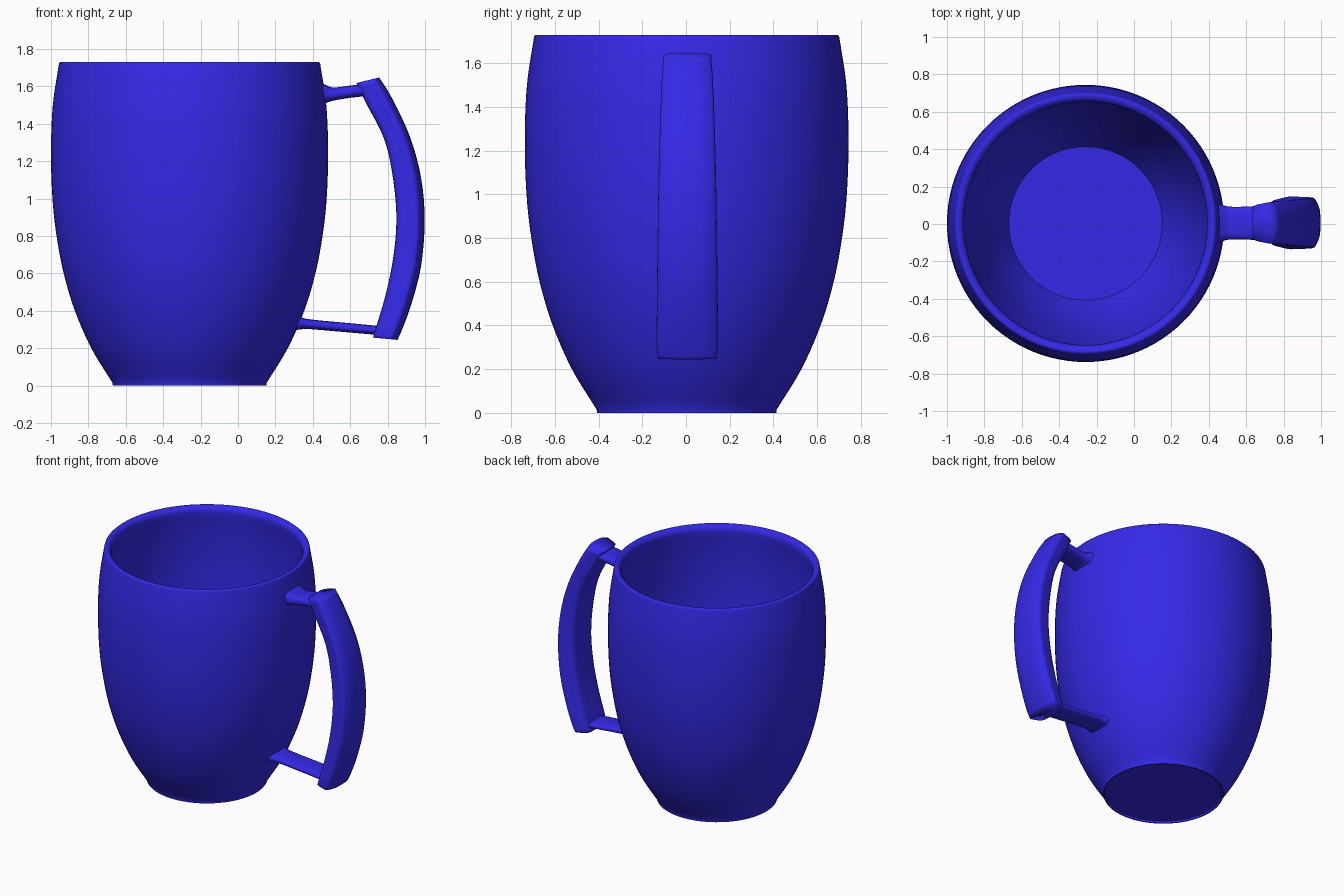
import bpy, math
from mathutils import Vector

if "Cube" in bpy.data.objects:
    bpy.data.objects.remove(bpy.data.objects["Cube"])

AXIS_X, AXIS_Y = -0.259, 0.003

blue = bpy.data.materials.new("blue_glaze")
blue.diffuse_color = (0.035, 0.022, 0.8, 1)
blue.use_nodes = True
blue.node_tree.nodes["Principled BSDF"].inputs["Base Color"].default_value = blue.diffuse_color


def smooth_path(pts, steps):
    """Catmull-Rom curve through tuples of any length."""
    p = [Vector(q) for q in pts]
    p = [2 * p[0] - p[1]] + p + [2 * p[-1] - p[-2]]
    out = []
    for i in range(1, len(p) - 2):
        a, b, c, d = p[i - 1:i + 3]
        for k in range(steps):
            t = k / steps
            out.append(0.5 * (2 * b + (c - a) * t + (2 * a - 5 * b + 4 * c - d) * t ** 2
                              + (3 * b - a - 3 * c + d) * t ** 3))
    return out + [p[-2]]


def skin(name, rings, angle=40):
    """Joins equal rings of points into a closed tube with capped ends."""
    n = len(rings[0])
    verts = [v for r in rings for v in r]
    faces = [(i * n + j, i * n + (j + 1) % n, (i + 1) * n + (j + 1) % n, (i + 1) * n + j)
             for i in range(len(rings) - 1) for j in range(n)]
    faces += [tuple(reversed(range(n))), tuple(range(len(verts) - n, len(verts)))]
    me = bpy.data.meshes.new(name)
    me.from_pydata(verts, [], faces)
    me.materials.append(blue)
    ob = bpy.data.objects.new(name, me)
    bpy.context.collection.objects.link(ob)
    bpy.ops.object.select_all(action='DESELECT')
    ob.select_set(True)
    bpy.context.view_layer.objects.active = ob
    bpy.ops.object.mode_set(mode='EDIT')
    bpy.ops.mesh.select_all(action='SELECT')
    bpy.ops.mesh.normals_make_consistent(inside=False)
    bpy.ops.object.mode_set(mode='OBJECT')
    bpy.ops.object.shade_smooth_by_angle(angle=math.radians(angle))
    return ob


# Cup: foot, outer wall, rounded rim, inner wall, floor
foot = [(0.395, 0.012), (0.402, 0.0), (0.41, 0.0)]
outer = smooth_path([(0.412, 0.015), (0.525, 0.2), (0.613, 0.4), (0.673, 0.6), (0.711, 0.8),
                     (0.733, 1.0), (0.741, 1.25), (0.731, 1.5), (0.699, 1.718)], 5)
rim = [(0.697, 1.725), (0.692, 1.7295), (0.684, 1.73), (0.672, 1.727), (0.66, 1.718), (0.652, 1.705)]
inner = smooth_path([(0.65, 1.69), (0.67, 1.5), (0.678, 1.25), (0.668, 1.0), (0.645, 0.8),
                     (0.605, 0.6), (0.545, 0.37), (0.48, 0.2), (0.41, 0.06)], 5)
profile = foot + [tuple(p) for p in outer] + rim + [tuple(p) for p in inner]
SEG = 96
skin("cup", [[(AXIS_X + r * math.cos(2 * math.pi * k / SEG), AXIS_Y + r * math.sin(2 * math.pi * k / SEG), z)
              for k in range(SEG)] for r, z in profile], 48)

# Grip: (inner x, inner z, outer x, outer z, half width) along its height
stations = [(0.632, 1.618, 0.755, 1.648, 0.108), (0.685, 1.51, 0.822, 1.54, 0.116),
            (0.783, 1.315, 0.92, 1.33, 0.124), (0.83, 1.1, 0.979, 1.11, 0.13),
            (0.847, 0.877, 0.998, 0.88, 0.134), (0.826, 0.66, 0.978, 0.635, 0.137),
            (0.785, 0.47, 0.925, 0.43, 0.139), (0.745, 0.335, 0.877, 0.3, 0.14),
            (0.722, 0.257, 0.853, 0.245, 0.134)]
# D-shaped section: (depth from inner to outer face, fraction of half width)
half = smooth_path([(0, 0), (0.01, 0.6), (0.12, 0.86), (0.45, 0.96), (0.74, 1.0),
                    (0.87, 0.81), (0.97, 0.5), (1, 0)], 3)
section = [tuple(p) for p in half] + [(u, -v) for u, v in reversed(half[1:-1])]
skin("handle_grip", [[(s[0] + (s[2] - s[0]) * u, 0.006 + s[4] * v, s[1] + (s[3] - s[1]) * u)
                      for u, v in section] for s in smooth_path(stations, 4)], 100)


# Arms: rounded bars, (x, z, half thickness, half width), flared where they meet the cup
def arm(name, path):
    def power(c):
        return math.copysign(abs(c) ** 0.7, c)
    angles = [2 * math.pi * k / 32 for k in range(32)]
    skin(name, [[(x, 0.005 + w * power(math.cos(a)), z + t * power(math.sin(a))) for a in angles]
                for x, z, t, w in smooth_path(path, 4)])


arm("upper_arm", [(0.425, 1.56, 0.065, 0.115), (0.465, 1.56, 0.05, 0.1), (0.51, 1.559, 0.035, 0.088),
                  (0.6, 1.572, 0.033, 0.088), (0.7, 1.582, 0.032, 0.095)])
arm("lower_arm", [(0.29, 0.338, 0.045, 0.11), (0.335, 0.334, 0.033, 0.095), (0.39, 0.328, 0.026, 0.085),
                  (0.6, 0.309, 0.025, 0.085), (0.79, 0.292, 0.024, 0.09)])
